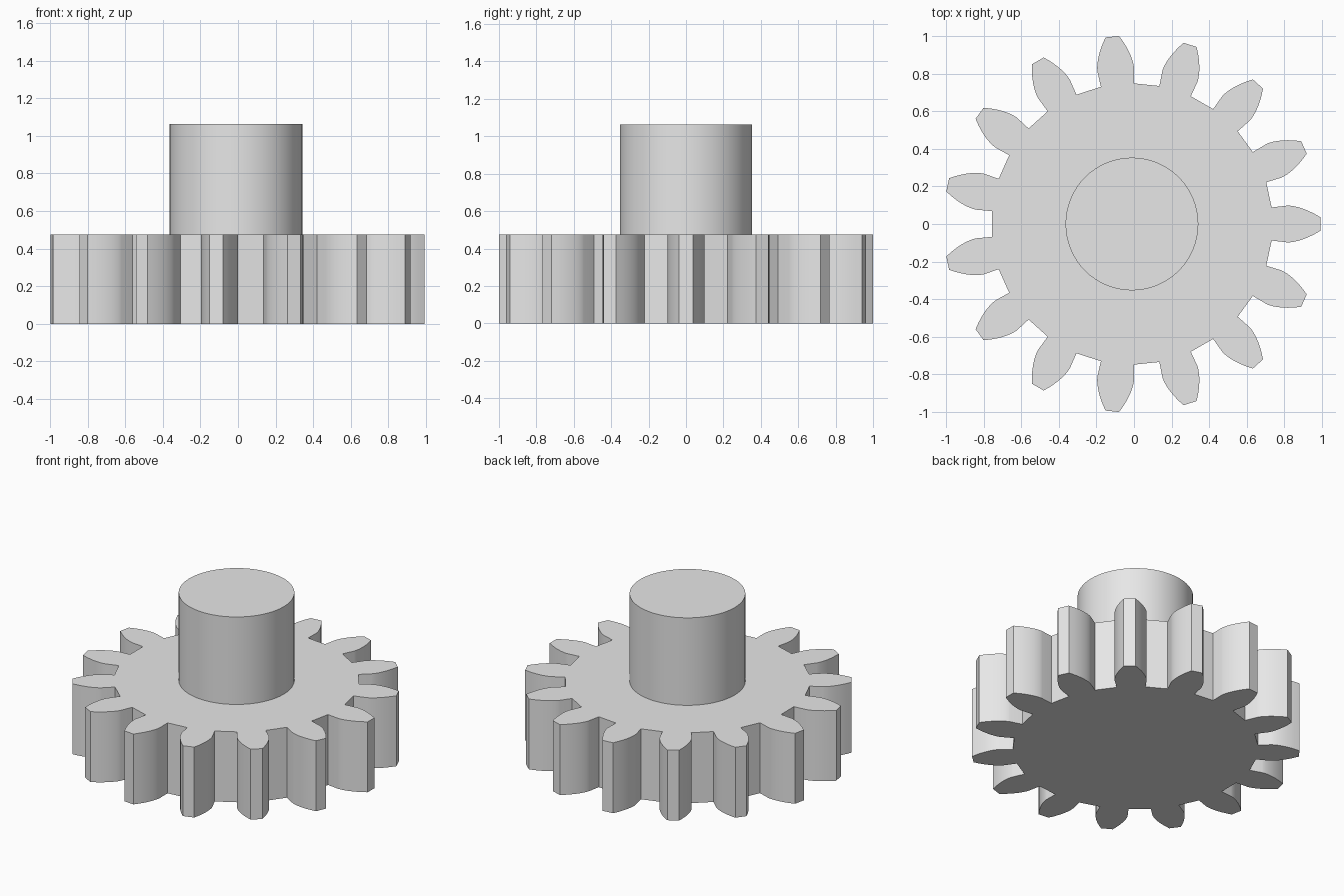
import bpy, bmesh
from math import acos, cos, pi, radians, sin, tan

TEETH = 15
TIP_R, BASE_R, ROOT_R = 1.002, 0.83, 0.748
BASE_HALF = radians(6.75)      # half tooth angle at the base circle
GEAR_TOP, SHAFT_TOP, SHAFT_R = 0.474, 1.063, 0.353
CENTRE_X = -0.011
FLANK_STEPS = 8

if "Cube" in bpy.data.objects:
    bpy.data.objects.remove(bpy.data.objects["Cube"])

grey = bpy.data.materials.new("light grey")
grey.use_nodes = True
grey.diffuse_color = (0.8, 0.8, 0.8, 1)
grey.node_tree.nodes["Principled BSDF"].inputs["Base Color"].default_value = grey.diffuse_color


def prism(name, outline, bottom, top):
    """Extrude a closed outline of (x, y) points between two heights."""
    bm = bmesh.new()
    cap = bm.faces.new([bm.verts.new((x, y, bottom)) for x, y in outline])
    side = bmesh.ops.extrude_face_region(bm, geom=[cap])
    moved = [v for v in side["geom"] if isinstance(v, bmesh.types.BMVert)]
    bmesh.ops.translate(bm, verts=moved, vec=(0, 0, top - bottom))
    # Close the underside if the extrusion moved the only cap
    open_edges = [e for e in bm.edges if e.is_boundary]
    if open_edges:
        bmesh.ops.contextual_create(bm, geom=open_edges)
    bmesh.ops.recalc_face_normals(bm, faces=bm.faces)
    mesh = bpy.data.meshes.new(name)
    bm.to_mesh(mesh)
    bm.free()
    obj = bpy.data.objects.new(name, mesh)
    bpy.context.collection.objects.link(obj)
    obj.location.x = CENTRE_X
    mesh.materials.append(grey)
    bpy.ops.object.select_all(action='DESELECT')
    obj.select_set(True)
    bpy.context.view_layer.objects.active = obj
    bpy.ops.object.shade_smooth_by_angle(angle=radians(20))
    return obj


def polar(r, a):
    return r * cos(a), r * sin(a)


# Involute flank from root to tip, as radius and half angle
flank = [(ROOT_R, BASE_HALF)]
for i in range(FLANK_STEPS + 1):
    r = BASE_R + (TIP_R - BASE_R) * (i / FLANK_STEPS) ** 1.5
    phi = acos(BASE_R / r)
    flank.append((r, BASE_HALF - (tan(phi) - phi)))

# Gear wheel: each tooth is the flank mirrored about its axis
outline = []
for t in range(TEETH):
    axis = 2 * pi * t / TEETH
    outline += [polar(r, axis - a) for r, a in flank]
    outline += [polar(r, axis + a) for r, a in reversed(flank)]
prism("gear_wheel", outline, 0, GEAR_TOP)

# Central shaft
circle = [polar(SHAFT_R, 2 * pi * i / 64) for i in range(64)]
prism("shaft", circle, GEAR_TOP, SHAFT_TOP)
